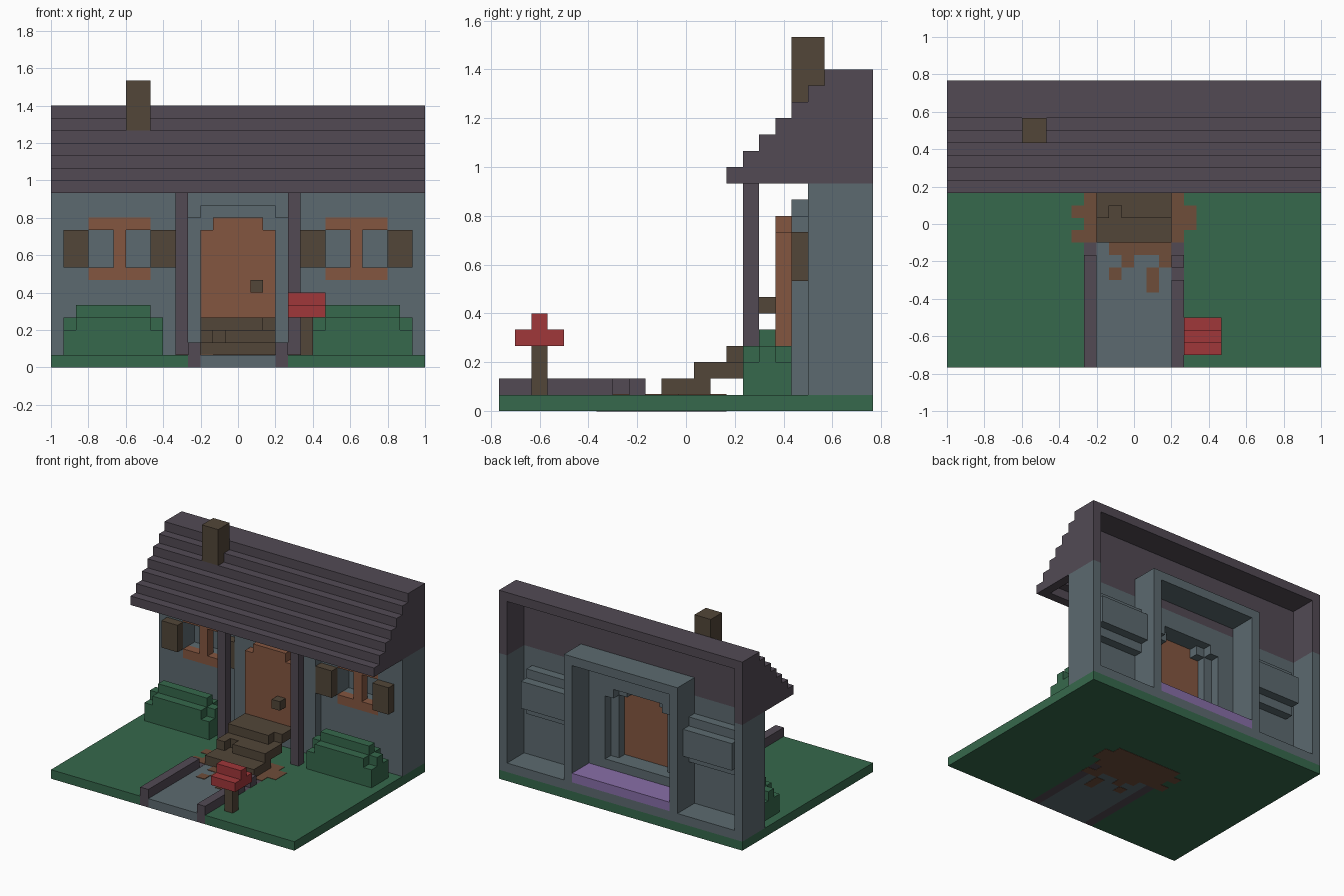
import bpy, bmesh

cube = bpy.data.objects.get("Cube")
if cube:
    bpy.data.objects.remove(cube)

U = 1 / 15  # size of one block


def material(name, rgb):
    """Flat material from an sRGB 0-255 colour."""
    lin = []
    for c in rgb:
        c /= 255
        lin.append(c / 12.92 if c <= 0.04045 else ((c + 0.055) / 1.055) ** 2.4)
    m = bpy.data.materials.new(name)
    m.use_nodes = True
    m.diffuse_color = (*lin, 1)
    bsdf = next(n for n in m.node_tree.nodes if n.type == 'BSDF_PRINCIPLED')
    bsdf.inputs["Base Color"].default_value = (*lin, 1)
    bsdf.inputs["Roughness"].default_value = 0.9
    return m


GRASS = material("grass green", (54, 104, 76))
STONE = material("blue grey wall", (92, 106, 112))
SLATE = material("purple grey", (82, 74, 84))
WOOD = material("dark brown wood", (82, 70, 56))
DOOR = material("orange brown wood", (132, 86, 64))
DIRT = material("dirt brown", (110, 77, 58))
RED = material("red", (160, 55, 58))
LILAC = material("lilac", (136, 110, 168))


def flip(b):
    """Mirror a block across x = 0."""
    return (-b[1], -b[0], *b[2:])


def part(name, mat, blocks, mirror=False):
    """One object from blocks (x0, x1, y0, y1, z0, z1) in block units; y from the front edge."""
    if mirror:
        blocks = blocks + [flip(b) for b in blocks]
    bm = bmesh.new()
    for x0, x1, y0, y1, z0, z1 in blocks:
        vs = bmesh.ops.create_cube(bm, size=1)["verts"]
        for v in vs:
            v.co = ((x0 + x1) / 2 + v.co.x * (x1 - x0),
                    (y0 + y1) / 2 + v.co.y * (y1 - y0) - 11.5,
                    (z0 + z1) / 2 + v.co.z * (z1 - z0))
            v.co *= U
    me = bpy.data.meshes.new(name)
    bm.to_mesh(me)
    bm.free()
    me.materials.append(mat)
    ob = bpy.data.objects.new(name, me)
    bpy.context.collection.objects.link(ob)
    return ob


# Garden: lawn, path, kerbs and worn dirt
part("lawn", GRASS, [(-15, -4, 0, 23, 0, 1), (4, 15, 0, 23, 0, 1), (-4, 4, 10, 23, 0, 1)])
part("path", STONE, [(-3, 3, 0, 10, 0, 0.98)])
part("left_kerb", SLATE, [(-4, -3, 0, 9, 0, 2), (-4, -3, 9, 10, 0, 1)])
part("right_kerb", SLATE, [(3, 4, 0, 7, 0, 2), (3, 4, 7, 8, 0, 1),
                           (3, 4, 8, 9, 0, 2), (3, 4, 9, 10, 0, 1)])
dirt_rows = [(-4, 4, 13, 14), (-5, 5, 12, 13), (-4, 5, 11, 12), (-5, 4, 10, 11),
             (-2, 3, 9, 10), (-1, 0, 8, 9), (-2, -1, 7, 8), (2, 4, 8, 9), (1, 2, 6, 8)]
part("dirt_patch", DIRT, [(*r, -0.0, 1.04) for r in dirt_rows])
part("dirt_underside", DIRT, [(*r, -0.03, 0.1) for r in dirt_rows])

# Bushes on both sides, stepped with lower ends
bush = []
for y, h in ((15, 4), (16, 5), (17, 4)):
    bush += [(7, 13, y, y + 1, 1, h), (6, 7, y, y + 1, 1, h - 1), (13, 14, y, y + 1, 1, h - 1)]
part("right_bush", GRASS, bush)
part("left_bush", GRASS, [flip(b) for b in bush])

# Letter box on its post
part("letter_box", RED, [(4, 7, 1, 4, 4, 5), (4, 7, 2, 3, 5, 6)])
part("letter_box_post", WOOD, [(5, 6, 2, 3, 1, 4)])

# Porch steps with two broken boards, and porch posts
part("lower_step", WOOD, [(-3, 3, 10, 13, 1, 2)])
part("middle_step", WOOD, [(-3, 3, 13, 15, 2, 3), (-3, -2, 12, 13, 2, 3), (-1, 3, 12, 13, 2, 3)])
part("upper_step", WOOD, [(-3, 3, 15, 17, 3, 4), (-3, 2, 14, 15, 3, 4)])
part("porch_posts", SLATE, [(4, 5, 15, 16, 1, 14)], mirror=True)

# House shell: front wall with openings, side walls, base strip
part("front_wall", STONE, [(-4, 4, 19, 20, 1, 4), (-3, 3, 19, 20, 12, 14)])
part("front_wall_sides", STONE, [(3, 4, 19, 20, 11, 14), (4, 7, 19, 20, 1, 14),
                                 (12, 14, 19, 20, 1, 14), (7, 12, 19, 20, 1, 7),
                                 (7, 12, 19, 20, 12, 14)], mirror=True)
part("side_walls", STONE, [(14, 15, 19, 23, 1, 14)], mirror=True)
part("base_strip", STONE, [(-14, 14, 20, 23, 1, 2)])

# Door surround, door and knob
part("door_surround", STONE, [(-3, 3, 18, 19, 1, 4), (-3, 3, 18, 19, 12, 13)])
part("door_surround_sides", STONE, [(3, 5, 18, 19, 1, 12), (2, 3, 18, 19, 11, 12)], mirror=True)
part("front_door", DOOR, [(-3, 3, 17, 18, 4, 11), (-2, 2, 17, 18, 11, 12)])
part("door_knob", WOOD, [(1, 2, 16, 17, 6, 7)])

# Hallway box behind the door
part("hallway_walls", STONE, [(6, 7, 20, 23, 2, 16)], mirror=True)
part("hallway_ceiling", STONE, [(-6, 6, 20, 23, 15, 16)])
part("hallway_floor", LILAC, [(-6, 6, 20, 23, 2, 3)])

# Windows: frames, recessed panes and shutters
part("window_frames", DOOR, [(7, 12, 19, 20, 11, 12), (7, 12, 19, 20, 7, 8),
                             (9, 10, 19, 20, 8, 11)], mirror=True)
part("window_recesses", STONE, [(7, 13, 20, 21, 11, 12), (7, 13, 20, 21, 7, 8),
                                (12, 13, 20, 21, 8, 11)], mirror=True)
part("window_panes", STONE, [(7, 13, 21, 22, 8, 11)], mirror=True)
part("shutters", WOOD, [(5, 7, 18, 19, 8, 11), (12, 14, 18, 19, 8, 11)], mirror=True)

# Stepped roof with gable ends and attic wall
part("roof_steps", SLATE, [(-14, 14, y, y + 1, y, y + 1) for y in range(14, 19)]
     + [(-14, 14, 20, 23, 20, 21)])
part("attic_wall", SLATE, [(-14, 14, 19, 20, 14, 20)])
part("gables", SLATE, [(14, 15, y, y + 1, 14, min(y + 1, 21)) for y in range(14, 23)], mirror=True)
part("chimney", WOOD, [(-9, -7, 18, 20, 19, 23)])
